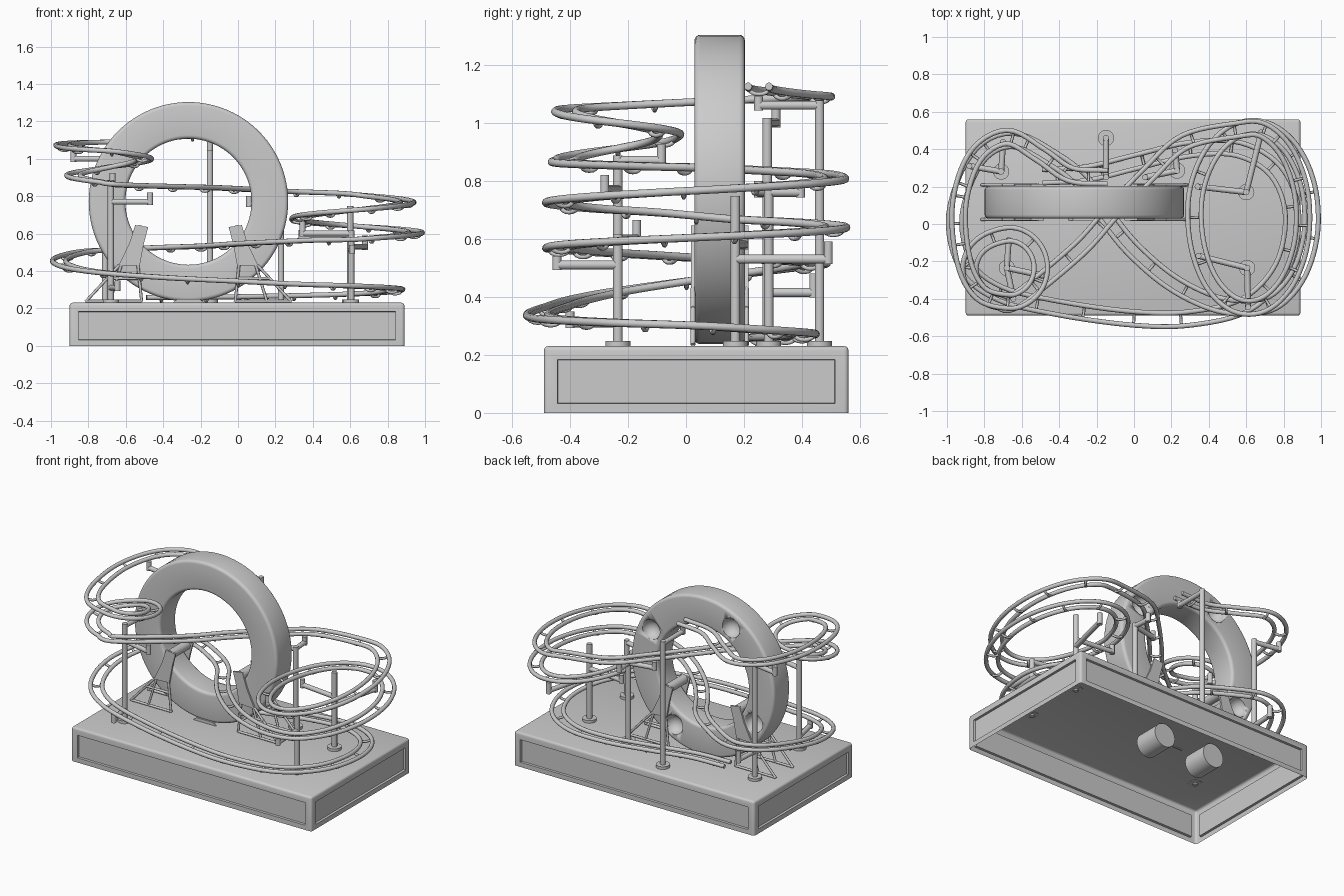
import bpy, bmesh
from math import sin, cos, pi, radians
from mathutils import Vector, Matrix

if "Cube" in bpy.data.objects:
    bpy.data.objects.remove(bpy.data.objects["Cube"])

WX, WY, WZ = -0.265, 0.116, 0.77      # wheel centre


def finish(name, bm, angle=35, recalc=True):
    if recalc:
        bmesh.ops.recalc_face_normals(bm, faces=bm.faces)
    me = bpy.data.meshes.new(name)
    bm.to_mesh(me)
    bm.free()
    ob = bpy.data.objects.new(name, me)
    bpy.context.collection.objects.link(ob)
    bpy.ops.object.select_all(action='DESELECT')
    ob.select_set(True)
    bpy.context.view_layer.objects.active = ob
    bpy.ops.object.shade_smooth_by_angle(angle=radians(angle))
    return ob


def tubes(name, paths, r, res=2):
    cu = bpy.data.curves.new(name, 'CURVE')
    cu.dimensions = '3D'
    cu.bevel_depth, cu.bevel_resolution, cu.use_fill_caps = r, res, True
    for path in paths:
        sp = cu.splines.new('POLY')
        sp.points.add(len(path) - 1)
        for p, co in zip(sp.points, path):
            p.co = (*co, 1)
    ob = bpy.data.objects.new(name, cu)
    bpy.context.collection.objects.link(ob)
    return ob


def cylinder(name, loc, r, depth, axis='Z', segs=32):
    bm = bmesh.new()
    rot = Matrix.Rotation(pi / 2, 4, 'X') if axis == 'Y' else Matrix()
    bmesh.ops.create_cone(bm, cap_ends=True, segments=segs, radius1=r, radius2=r, depth=depth,
                          matrix=Matrix.Translation(loc) @ rot)
    return finish(name, bm)


def prism(name, pts, y0, y1):
    bm = bmesh.new()
    f = bm.faces.new([bm.verts.new((x, y0, z)) for x, z in pts])
    ext = bmesh.ops.extrude_face_region(bm, geom=[f])['geom']
    bmesh.ops.translate(bm, vec=(0, y1 - y0, 0), verts=[v for v in ext if isinstance(v, bmesh.types.BMVert)])
    return finish(name, bm)


# Base: thin shell, open underneath, with recessed side panels
bm = bmesh.new()
bmesh.ops.create_cube(bm, size=1, matrix=Matrix.Translation((-0.005, 0.035, 0.115))
                      @ Matrix.Diagonal((1.79, 1.05, 0.23, 1)))
edges = [e for e in bm.edges if max(v.co.z for v in e.verts) > 0.2]
bmesh.ops.bevel(bm, geom=edges, offset=0.015, segments=3, affect='EDGES', profile=0.5)
bm.normal_update()
sides = [f for f in bm.faces if abs(f.normal.z) < 0.01 and f.calc_area() > 0.1]
bmesh.ops.inset_individual(bm, faces=sides, thickness=0.045, depth=0)
bmesh.ops.inset_individual(bm, faces=sides, thickness=0.002, depth=-0.015)
bmesh.ops.delete(bm, geom=[f for f in bm.faces if f.normal.z < -0.9 and f.calc_area() > 1], context='FACES_ONLY')
finish("base", bm, recalc=False)

# Lifting wheel: lathed ring with rounded corners
bm = bmesh.new()
R0, R1, H, B = 0.337, 0.533, 0.087, 0.02
prof = []
for cr, cy, a0 in ((R1 - B, H - B, 0), (R0 + B, H - B, 90), (R0 + B, B - H, 180), (R1 - B, B - H, 270)):
    for k in range(5):
        a = radians(a0 + 22.5 * k)
        prof.append((cr + B * cos(a), cy + B * sin(a)))
N, M = 96, len(prof)
rings = []
for i in range(N):
    t = 2 * pi * i / N
    rings.append([bm.verts.new((WX + r * cos(t), WY + y, WZ + r * sin(t))) for r, y in prof])
for i in range(N):
    a, b = rings[i], rings[(i + 1) % N]
    for j in range(M):
        bm.faces.new((a[j], a[(j + 1) % M], b[(j + 1) % M], b[j]))
wheel = finish("wheel", bm)

# Four scooped ball pockets in the back of the wheel
bm = bmesh.new()
for k in range(4):
    t = radians(29 + 90 * k)
    bmesh.ops.create_uvsphere(bm, u_segments=24, v_segments=16, radius=0.065, matrix=Matrix.Translation(
        (WX + 0.437 * cos(t), WY + H + 0.003, WZ + 0.437 * sin(t))))
cutter = finish("pocket_cutter", bm)
cutter.hide_render = True
mod = wheel.modifiers.new("pockets", 'BOOLEAN')
mod.operation, mod.object, mod.solver = 'DIFFERENCE', cutter, 'EXACT'
bpy.context.view_layer.objects.active = wheel
bpy.ops.object.modifier_apply(modifier=mod.name)
bpy.data.objects.remove(cutter)

# Wheel brackets, leg frames and rollers, mirrored left/right
for side, s in (("left", -1), ("right", 1)):
    def at(pts):
        return [(WX + s * dx, z) for dx, z in pts]
    for face, y in (("front", 0.018), ("back", 0.203)):
        prism(f"{side}_{face}_bracket", at([(0.215, 0.635), (0.285, 0.645), (0.315, 0.55), (0.375, 0.425),
                                            (0.26, 0.43), (0.24, 0.54)]), y, y + 0.012)
        legs = [at([(0.37, 0.43), (0.55, 0.235)]), at([(0.36, 0.43), (0.42, 0.235)]),
                at([(0.27, 0.43), (0.25, 0.235)]), at([(0.55, 0.238), (0.25, 0.238)]), at([(0.26, 0.36), (0.44, 0.36)])]
        tubes(f"{side}_{face}_legs", [[(x, y + 0.006, z) for x, z in l] for l in legs], 0.008)
    cylinder(f"{side}_guide_roller", (WX + s * 0.262, WY, 0.615), 0.03, 0.18, 'Y')
    cylinder(f"{side}_drive_roller", (WX + s * 0.19, WY, 0.15), 0.078, 0.17, 'Y')
prism("wheel_cradle", [(WX - 0.09, 0.225), (WX + 0.09, 0.225), (WX + 0.06, 0.25), (WX - 0.06, 0.25)], 0.02, 0.03)


# Track centre line: spline through key points and spirals
def spiral(cx, cy, rx, ry, a0, a1, z0, z1, n):
    out = []
    for i in range(n + 1):
        a = radians(a0 + (a1 - a0) * i / n)
        out.append((cx + rx * cos(a), cy + ry * sin(a), z0 + (z1 - z0) * i / n))
    return out


upper = [(-.14, .25, 1.125), (-.34, .265, 1.115), (-.5, .37, 1.1), (-.68, .465, 1.09), (-.85, .36, 1.085),
         (-.935, .1, 1.075), (-.91, -.2, 1.06), (-.82, -.37, 1.05)]
through = [(-.3, -.14, .85), (-.12, .06, .845), (.08, .27, .835), (.27, .44, .825)]
lower = [(.42, -.42, .565), (.2, -.31, .555), (0, -.14, .545), (-.14, .03, .535), (-.26, .21, .53), (-.42, .34, .525),
         (-.65, .45, .515), (-.84, .35, .5), (-.955, .05, .46), (-.9, -.22, .42), (-.72, -.37, .39),
         (-.4, -.45, .365), (0, -.505, .345), (.3, -.505, .33), (.6, -.43, .32), (.79, -.23, .31), (.845, .05, .3),
         (.76, .28, .285), (.56, .4, .275), (.3, .4, .268), (0, .33, .262), (-.25, .27, .26), (-.49, .255, .258)]
keys = (upper + spiral(-.668, -.235, .17, .18, 268, 448, 1.04, .96, 6)
        + spiral(-.69, -.24, .19, .175, 475, 650, .94, .86, 6) + through
        + spiral(.615, .035, .29, .483, 105, -165, .815, .69, 9)
        + spiral(.635, .035, .315, .483, -195, -455, .668, .568, 9) + lower)
keys = [Vector(k) for k in keys]
ext = [2 * keys[0] - keys[1]] + keys + [2 * keys[-1] - keys[-2]]
line = []
for i in range(1, len(ext) - 2):
    p0, p1, p2, p3 = ext[i - 1:i + 3]
    for k in range(6):
        t = k / 6
        line.append(0.5 * (2 * p1 + (p2 - p0) * t + (2 * p0 - 5 * p1 + 4 * p2 - p3) * t * t
                           + (3 * p1 - p0 - 3 * p2 + p3) * t ** 3))
line.append(keys[-1])

# Twin rails and the dipped cross ties below them
GAUGE = 0.036
left, right, ties, run = [], [], [], 0.12
for i, p in enumerate(line):
    d = line[min(i + 1, len(line) - 1)] - line[max(i - 1, 0)]
    n = Vector((-d.y, d.x, 0)).normalized() * GAUGE
    left.append(p + n)
    right.append(p - n)
    run += (p - line[i - 1]).length if i else 0
    if run > 0.21:
        run = 0
        ties.append([p + n * cos(pi * k / 8) - Vector((0, 0, 0.022 * sin(pi * k / 8))) for k in range(9)])
tubes("track_rails", [left, right], 0.0135, 3)
tubes("track_ties", ties, 0.008, 1)

# Support posts with feet and bracket arms: x, y, top, (arm x, arm y, arm z, track z)
posts = [(-.15, .46, 1.06, [(-.15, .25, 1.06, 1.1)]),
         (-.71, .28, 1.0, [(-.88, .31, 1.0, 1.055), (-.7, .44, .415, .49)]),
         (-.68, -.235, .87, [(-.67, -.085, .87, .935), (-.47, -.28, .77, .83), (-.645, -.4, .31, .36)]),
         (.23, .285, .76, [(.22, .395, .76, .81), (.06, .25, .76, .81)]),
         (.6, .17, .73, [(.68, .49, .53, .6), (.34, .2, .58, .63)]),
         (.605, -.235, .6, [(.61, -.445, .51, .55), (.345, -.17, .6, .675)])]
for i, (x, y, top, arms) in enumerate(posts):
    tubes(f"post_{i + 1}", [[(x, y, 0.22), (x, y, top + 0.017)]], 0.017, 3)
    cylinder(f"post_foot_{i + 1}", (x, y, 0.238), 0.043, 0.02)
    tubes(f"post_arms_{i + 1}", [q for ax, ay, az, tz in arms for q in
                                 ([(x, y, az), (ax, ay, az)], [(ax, ay, az - 0.017), (ax, ay, tz - 0.01)])], 0.016, 3)
